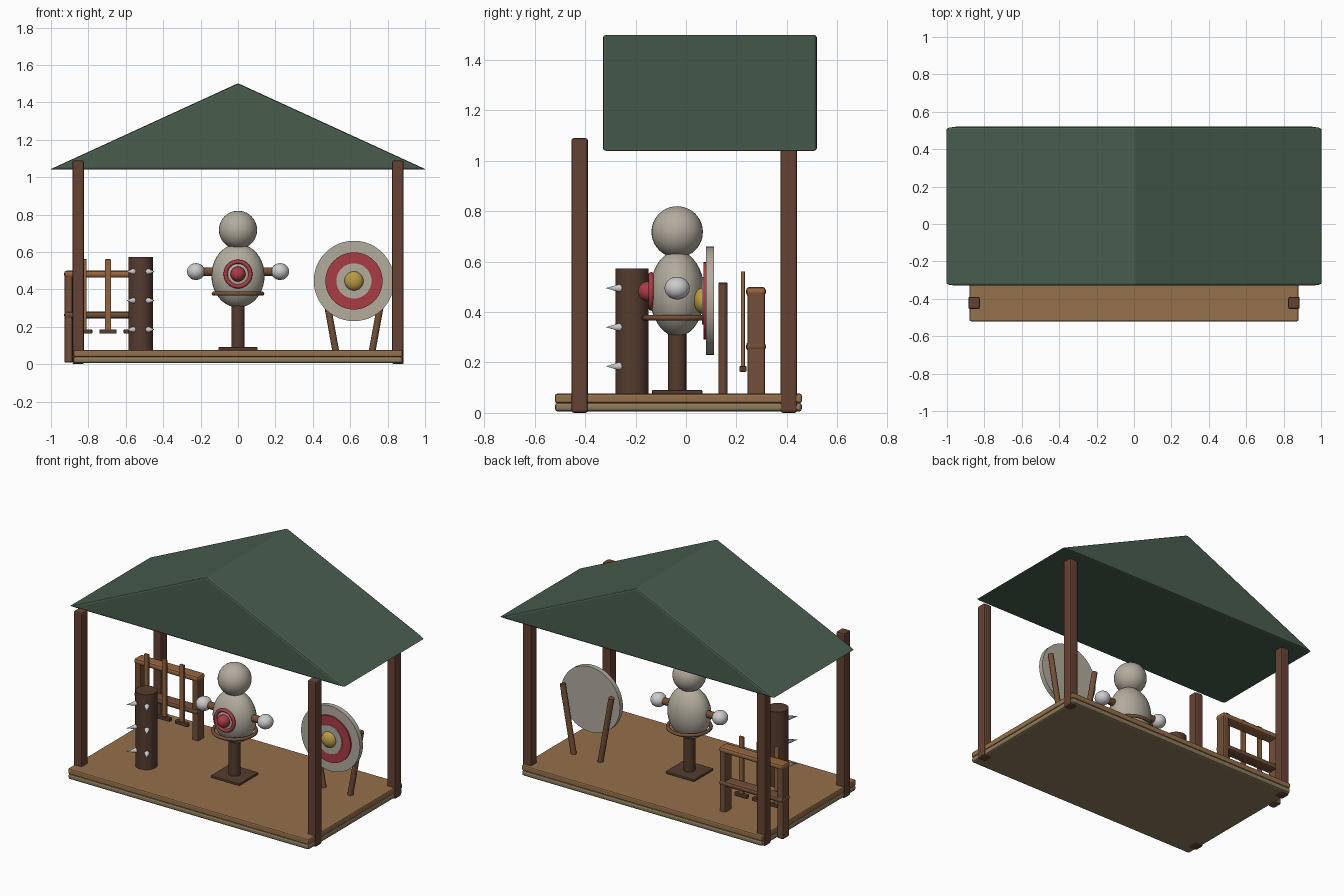
import bpy, bmesh, math
from mathutils import Vector

if "Cube" in bpy.data.objects:
    bpy.data.objects.remove(bpy.data.objects["Cube"])


def mat(name, r, g, b):
    m = bpy.data.materials.new(name)
    m.diffuse_color = (r, g, b, 1)
    m.use_nodes = True
    m.node_tree.nodes["Principled BSDF"].inputs["Base Color"].default_value = m.diffuse_color
    return m


GREEN = mat("roof_green", .065, .11, .075)
DARK = mat("dark_wood", .09, .045, .028)
POST = mat("post_wood", .13, .055, .033)
MID = mat("mid_wood", .17, .08, .04)
ORANGE = mat("warm_wood", .30, .13, .05)
DECK = mat("deck_wood", .30, .16, .07)
TAN = mat("tan_wood", .27, .20, .11)
CLOTH = mat("cloth", .45, .41, .34)
RED = mat("red_paint", .40, .045, .06)
GOLD = mat("gold_paint", .48, .33, .06)
METAL = mat("pale_metal", .55, .55, .55)


def finish(o, name, m, bevel=0, seg=2):
    o.name = name
    o.data.materials.append(m)
    if bevel:
        b = o.modifiers.new("bevel", 'BEVEL')
        b.width, b.segments, b.limit_method = bevel, seg, 'ANGLE'
    else:
        bpy.ops.object.shade_smooth_by_angle(angle=math.radians(40))
    return o


def box(name, m, x, y, z, bevel=.008):
    """Box from (min, max) pairs."""
    bpy.ops.mesh.primitive_cube_add(size=1, location=[sum(p) / 2 for p in (x, y, z)])
    o = bpy.context.object
    for v in o.data.vertices:
        v.co = [c * (p[1] - p[0]) for c, p in zip(v.co, (x, y, z))]
    return finish(o, name, m, bevel)


def rod(name, m, a, b, r, r2=None, sides=24):
    """Cylinder or cone between two points."""
    a, b = Vector(a), Vector(b)
    bpy.ops.mesh.primitive_cone_add(vertices=sides, radius1=r, radius2=r if r2 is None else r2,
                                    depth=(b - a).length, location=(a + b) / 2,
                                    rotation=(b - a).to_track_quat('Z', 'Y').to_euler())
    return finish(bpy.context.object, name, m)


def ball(name, m, loc, rad):
    bpy.ops.mesh.primitive_uv_sphere_add(segments=32, ring_count=20, radius=1, location=loc)
    o = bpy.context.object
    o.scale = rad
    return finish(o, name, m)


def ring(name, m, loc, major, minor, rot=(0, 0, 0)):
    bpy.ops.mesh.primitive_torus_add(major_segments=40, minor_segments=10, major_radius=major,
                                     minor_radius=minor, location=loc, rotation=rot)
    return finish(bpy.context.object, name, m)


# Platform in two layers
box("platform_base", TAN, (-.88, .88), (-.52, .46), (.005, .041), .012)
box("platform_deck", DECK, (-.88, .88), (-.52, .46), (.039, .076))

# Corner posts
for sx in (-1, 1):
    for y in (-.422, .408):
        box("corner_post", POST, (sx * .855 - .031, sx * .855 + .031), (y - .033, y + .033), (0, 1.09), .01)

# Gabled roof: solid triangular prism
bm = bmesh.new()
face = bm.faces.new([bm.verts.new(p) for p in ((-1.008, -.33, 1.04), (1.008, -.33, 1.04), (0, -.33, 1.502))])
ext = bmesh.ops.extrude_face_region(bm, geom=[face])
bmesh.ops.translate(bm, vec=(0, .85, 0), verts=[v for v in ext["geom"] if isinstance(v, bmesh.types.BMVert)])
bmesh.ops.recalc_face_normals(bm, faces=bm.faces)
me = bpy.data.meshes.new("roof")
bm.to_mesh(me)
bm.free()
roof = bpy.data.objects.new("roof", me)
bpy.context.collection.objects.link(roof)
finish(roof, "roof", GREEN, .012)

# Training dummy
Y = -.035
box("dummy_base", DARK, (-.105, .105), (Y - .1, Y + .1), (.074, .091), .005)
rod("dummy_pole", DARK, (0, Y, .02), (0, Y, .36), .036)
ball("dummy_body", CLOTH, (0, Y, .473), (.142, .109, .17))
ball("dummy_head", CLOTH, (0, Y, .718), (.102, .102, .102))
ring("dummy_belt", MID, (0, Y, .377), .13, .011)
rod("dummy_arms", MID, (-.2, Y, .495), (.2, Y, .495), .023)
for sx in (-1, 1):
    ball("dummy_hand", METAL, (sx * .225, Y, .495), (.048, .05, .045))
ring("chest_ring", RED, (0, Y - .103, .482), .066, .011, (math.pi / 2, 0, 0))
ball("chest_center", RED, (0, -.15, .482), (.04, .04, .04))

# Round target on two splayed legs
X, Z = .62, .445
for name, m, r, y0, y1 in (("target_board", CLOTH, .215, .08, .112),
                           ("target_red_ring", RED, .153, .07, .085),
                           ("target_inner_ring", CLOTH, .094, .064, .08)):
    rod(name, m, (X, y1, Z), (X, y0, Z), r, sides=48)
ball("target_bullseye", GOLD, (X, .065, Z), (.051, .034, .051))
for sx in (-1, 1):
    rod("target_leg", MID, (X + sx * .09, .147, .03), (X + sx * .178, .147, .515), .018)

# Spiked striking post
PX, PY = -.52, -.214
rod("striking_post", DARK, (PX, PY, .05), (PX, PY, .572), .066)
for z in (.185, .34, .495):
    for sx in (-1, 1):
        rod("spike", METAL, (PX + sx * .032, PY - .04, z), (PX + sx * .074, PY - .104, z), .019, 0, 16)

# Weapon rack with hanging practice swords
for x in (-.906, -.484):
    box("rack_leg", MID, (x - .022, x + .022), (.244, .313), (.008, .48))
box("rack_top_rail", ORANGE, (-.93, -.46), (.238, .317), (.463, .5), .014)
box("rack_lower_rail", MID, (-.93, -.46), (.238, .317), (.245, .281), .014)
for x in (-.825, -.695, -.565):
    box("sword_blade", ORANGE, (x - .016, x + .016), (.218, .234), (.18, .562), .004)
    box("sword_guard", DARK, (x - .046, x + .046), (.212, .24), (.163, .186), .004)
